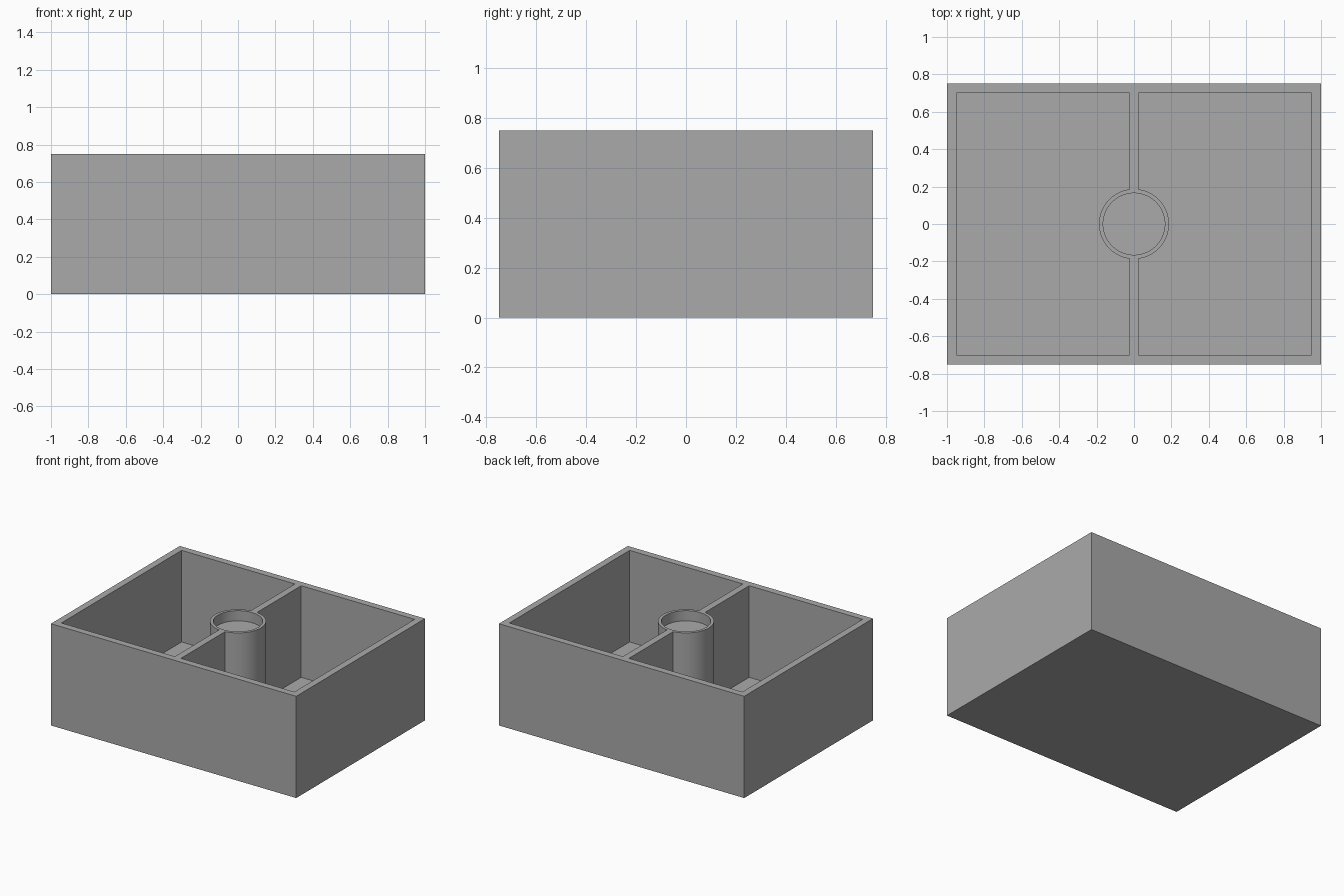
import bpy
from mathutils import Vector

if "Cube" in bpy.data.objects:
    bpy.data.objects.remove(bpy.data.objects["Cube"], do_unlink=True)

LENGTH, DEPTH, HEIGHT = 2.0, 1.5, 0.75
WALL, FLOOR = 0.05, 0.075
POST_RADIUS, CUP_RADIUS, CUP_DEPTH = 0.187, 0.165, 0.075

grey = bpy.data.materials.new("plain grey")
grey.use_nodes = True
colour = (0.4, 0.4, 0.4, 1)
grey.diffuse_color = colour
grey.node_tree.nodes["Principled BSDF"].inputs["Base Color"].default_value = colour


def box(name, low, high):
    low, high = Vector(low), Vector(high)
    bpy.ops.mesh.primitive_cube_add(size=1, location=(low + high) / 2)
    obj = bpy.context.object
    obj.name = name
    obj.scale = high - low
    bpy.ops.object.transform_apply(location=True, scale=True)
    return obj


def cylinder(name, radius, bottom, top):
    bpy.ops.mesh.primitive_cylinder_add(
        vertices=96, radius=radius, depth=top - bottom,
        location=(0, 0, (bottom + top) / 2))
    obj = bpy.context.object
    obj.name = name
    bpy.ops.object.transform_apply(location=True)
    return obj


def cut(target, cutter):
    """Subtract the cutter from the target, then discard the cutter."""
    mod = target.modifiers.new("cut", "BOOLEAN")
    mod.operation = "DIFFERENCE"
    mod.solver = "EXACT"
    mod.object = cutter
    bpy.context.view_layer.objects.active = target
    bpy.ops.object.modifier_apply(modifier=mod.name)
    bpy.data.objects.remove(cutter, do_unlink=True)


# Solid tray block
tray = box("divided_tray", (-LENGTH / 2, -DEPTH / 2, 0), (LENGTH / 2, DEPTH / 2, HEIGHT))

# Two compartments, leaving the central divider and the round post standing
inner_x, inner_y = LENGTH / 2 - WALL, DEPTH / 2 - WALL
for side in (-1, 1):
    x_low, x_high = sorted((side * WALL / 2, side * inner_x))
    pocket = box("pocket_cutter", (x_low, -inner_y, FLOOR), (x_high, inner_y, HEIGHT + 0.2))
    cut(pocket, cylinder("post_cutter", POST_RADIUS, -0.2, HEIGHT + 0.5))
    cut(tray, pocket)

# Shallow round cup in the top of the post
cut(tray, cylinder("cup_cutter", CUP_RADIUS, HEIGHT - CUP_DEPTH, HEIGHT + 0.2))

# One colour, with a smooth post and crisp edges
tray.data.materials.clear()
tray.data.materials.append(grey)
bpy.ops.object.select_all(action="DESELECT")
tray.select_set(True)
bpy.context.view_layer.objects.active = tray
bpy.ops.object.shade_smooth_by_angle()
